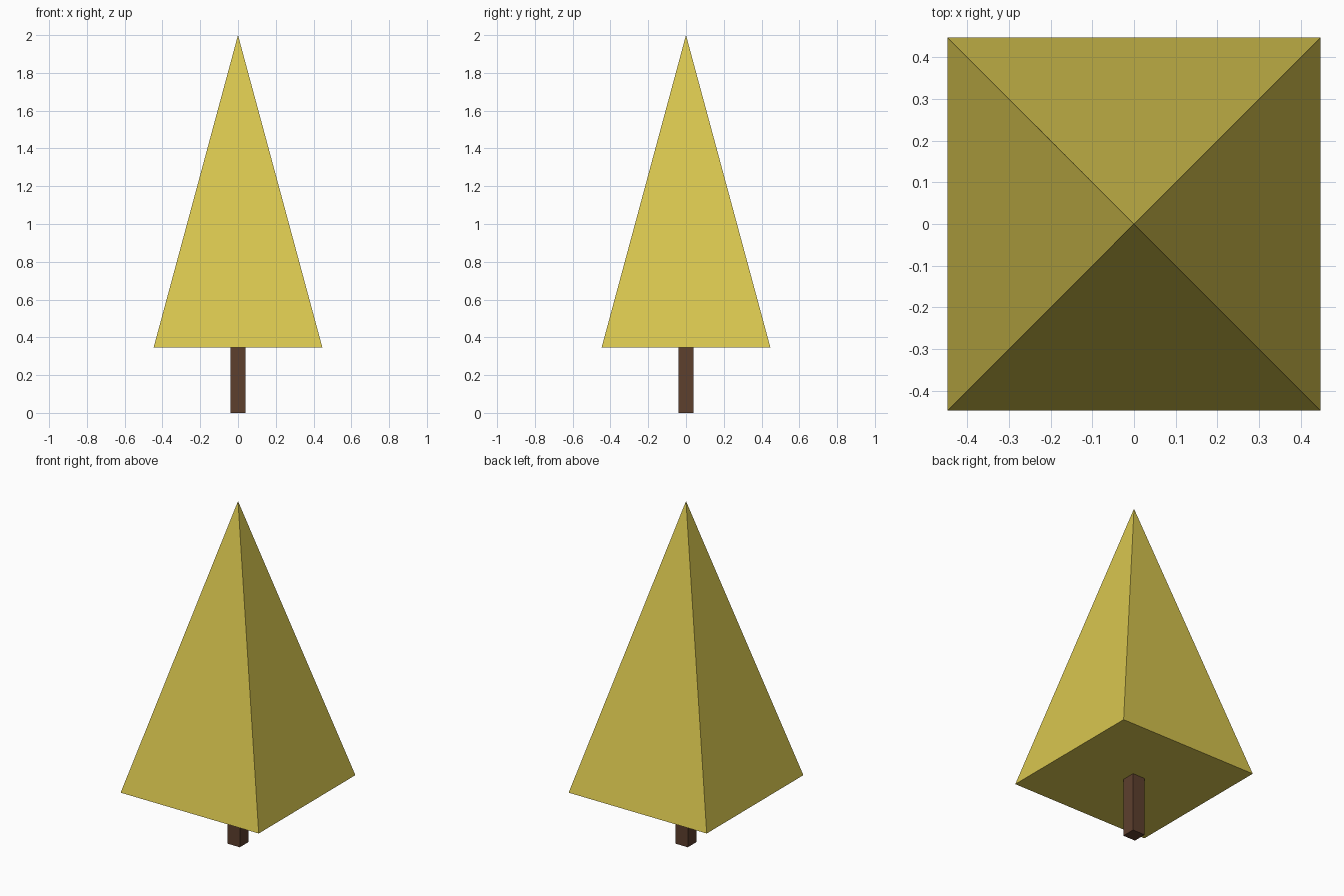
import bpy
from math import pi, sqrt

cube = bpy.data.objects.get("Cube")
if cube:
    bpy.data.objects.remove(cube, do_unlink=True)


def make_material(name, rgb):
    mat = bpy.data.materials.new(name)
    mat.use_nodes = True
    colour = (*rgb, 1.0)
    mat.diffuse_color = colour
    mat.node_tree.nodes["Principled BSDF"].inputs["Base Color"].default_value = colour
    return mat


def square_solid(name, half_bottom, half_top, z0, z1, mat):
    """Four-sided tapered solid with sides facing the axes."""
    bpy.ops.mesh.primitive_cone_add(
        vertices=4, radius1=half_bottom * sqrt(2), radius2=half_top * sqrt(2),
        depth=z1 - z0, location=(0, 0, (z0 + z1) / 2), rotation=(0, 0, pi / 4))
    obj = bpy.context.object
    obj.name = name
    obj.data.materials.append(mat)
    bpy.ops.object.transform_apply(location=True, rotation=True, scale=True)
    bpy.ops.object.shade_flat()
    return obj


yellow = make_material("foliage yellow", (0.69, 0.565, 0.078))
brown = make_material("bark brown", (0.11, 0.05, 0.027))

# Pyramid crown and square trunk
CROWN_BASE = 0.345
square_solid("foliage", 0.447, 0, CROWN_BASE, 2, yellow)
square_solid("trunk", 0.04, 0.04, 0, CROWN_BASE, brown)
